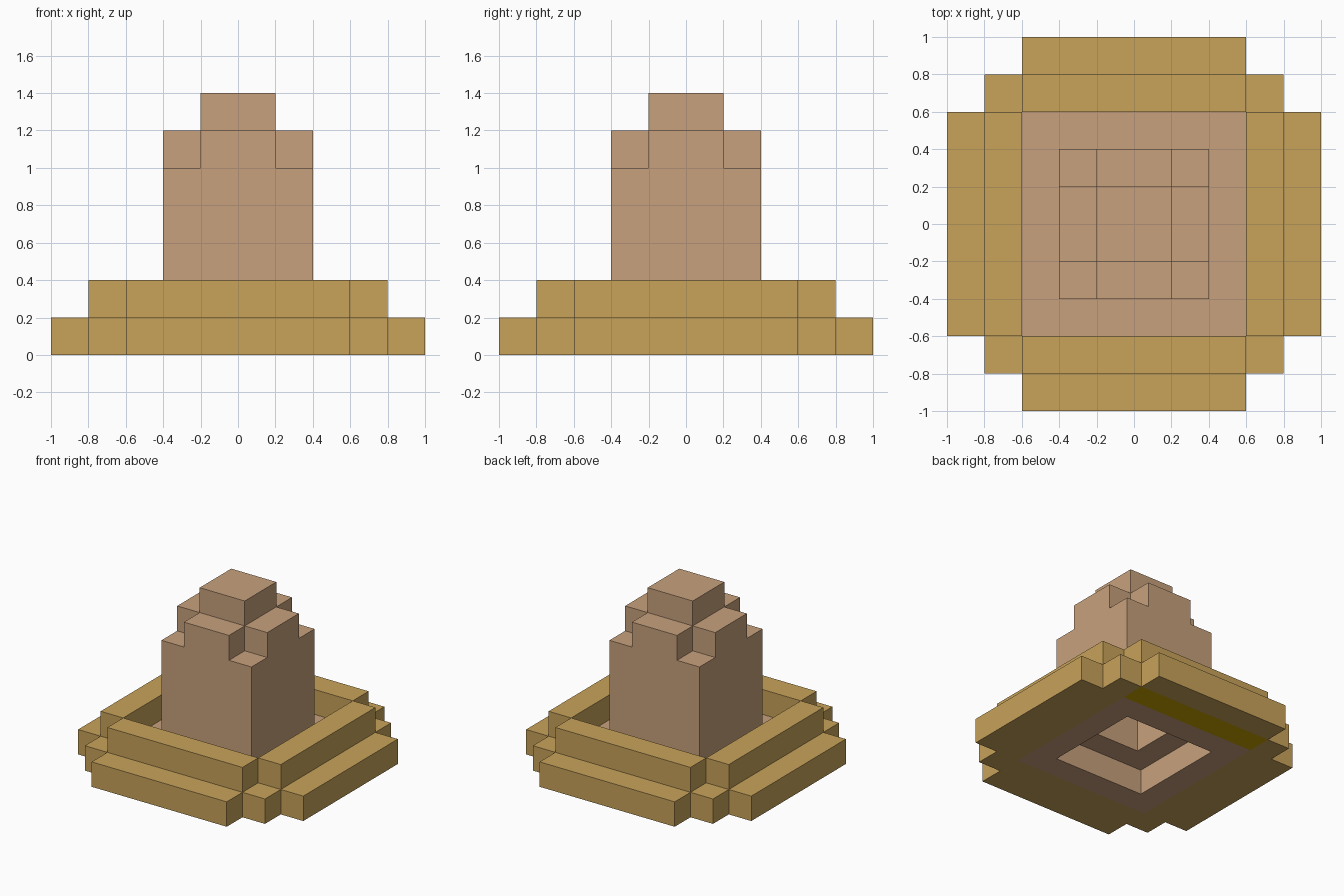
import bpy, bmesh
from mathutils import Vector

if "Cube" in bpy.data.objects:
    bpy.data.objects.remove(bpy.data.objects["Cube"])

CELL = 0.2          # everything sits on a 0.2 block grid


def lin(c):
    c /= 255
    return c / 12.92 if c <= 0.04045 else ((c + 0.055) / 1.055) ** 2.4


def material(name, rgb):
    m = bpy.data.materials.new(name)
    m.diffuse_color = (*[lin(c) for c in rgb], 1)
    m.use_nodes = True
    m.node_tree.nodes["Principled BSDF"].inputs["Base Color"].default_value = m.diffuse_color
    return m


def block_part(name, mat, inside):
    """Skin of all grid blocks for which inside(a, b, j, k) holds.
    a, b: ring number from the centre in x and y; j: signed y; k: layer."""
    ring = lambda i: i if i >= 0 else -1 - i
    cells = {(i, j, k) for i in range(-5, 5) for j in range(-5, 5)
             for k in range(7) if inside(ring(i), ring(j), j, k)}
    bm = bmesh.new()
    for c in cells:
        for axis in range(3):
            for side in (0, 1):
                n = list(c)
                n[axis] += 2 * side - 1
                if tuple(n) in cells:
                    continue
                u, v = (axis + 1) % 3, (axis + 2) % 3
                loop = [(0, 0), (1, 0), (1, 1), (0, 1)]
                verts = []
                for du, dv in (loop if side else loop[::-1]):
                    p = Vector(c)
                    p[axis] += side
                    p[u] += du
                    p[v] += dv
                    verts.append(bm.verts.new(p * CELL))
                bm.faces.new(verts)
    bmesh.ops.remove_doubles(bm, verts=bm.verts, dist=0.001)
    me = bpy.data.meshes.new(name)
    bm.to_mesh(me)
    bm.free()
    me.materials.append(mat)
    bpy.context.collection.objects.link(bpy.data.objects.new(name, me))


straw = material("golden straw", (200, 163, 90))
tan = material("tan", (200, 161, 125))
yellow = material("dark yellow", (200, 160, 0))

stripe = lambda a, b, j, k: k == 0 and a < 3 and j == 3

# Wide lower brim with stepped corners, leaving room for the back stripe
block_part("lower_brim", straw, lambda a, b, j, k: k == 0 and max(a, b) >= 3
           and (min(a, b) < 3 or a == b == 3) and not stripe(a, b, j, k))
# Stripe set into the underside at the back
block_part("back_stripe", yellow, stripe)
# Four raised brim edges
block_part("raised_brim", straw,
           lambda a, b, j, k: k == 1 and max(a, b) == 3 and min(a, b) < 3)
# Flat ring between brim and crown, open in the middle
block_part("inner_brim", tan, lambda a, b, j, k: k == 0 and max(a, b) == 2)
# Hollow crown: walls, notched shoulder, cap
block_part("crown", tan, lambda a, b, j, k:
           (1 <= k <= 4 and max(a, b) == 1)
           or (k == 5 and a + b == 1)
           or (k == 6 and a + b == 0))
